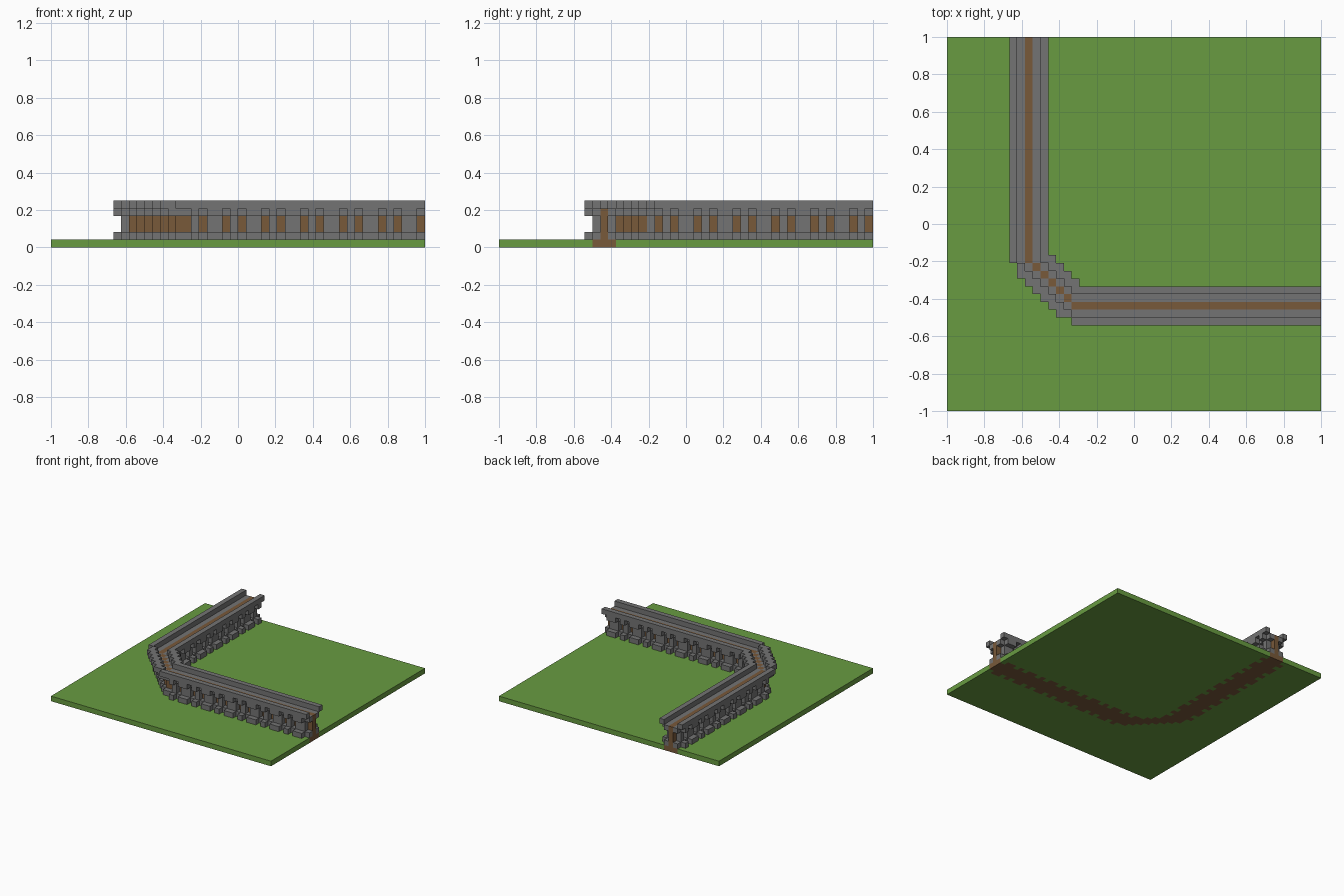
import bpy, bmesh

cube = bpy.data.objects.get("Cube")
if cube:
    bpy.data.objects.remove(cube, do_unlink=True)

N = 48            # blocks along each side of the tile
U = 2 / N         # block size


def material(name, colour):
    m = bpy.data.materials.new(name)
    m.use_nodes = True
    m.diffuse_color = (*colour, 1)
    bsdf = m.node_tree.nodes["Principled BSDF"]
    bsdf.inputs["Base Color"].default_value = (*colour, 1)
    bsdf.inputs["Roughness"].default_value = 0.9
    return m


MATS = {
    "ground": material("grass green", (0.14, 0.33, 0.053)),
    "wall_core": material("earth brown", (0.19, 0.1, 0.042)),
    "stone_wall": material("stone grey", (0.175, 0.175, 0.175)),
}

cells = {}        # block position -> part name


def block(i, j, k, part):
    """Place a block on one wall arm and its twin on the other arm."""
    cells[(i, j, k)] = part
    if i + 3 < N:
        cells[(j - 3, i + 3, k)] = part


# Grass tile
for i in range(N):
    for j in range(N):
        cells[(i, j, 0)] = "ground"

# Straight wall arms
MID = 13
for i in range(16, N):
    pillar = i % 5 in (0, 1, 3)
    for k in range(5):
        block(i, MID, k, "wall_core")
    for side, first_pillar, first_rail in ((-1, 18, 16), (1, 16, 17)):
        near, far = MID + side, MID + 2 * side
        block(i, near, 0, "wall_core")              # footing
        block(i, near, 1, "stone_wall")             # plinth
        block(i, near, 4, "stone_wall")             # walkway
        if i >= first_rail:
            block(i, far, 5, "stone_wall")          # parapet
        if i >= first_pillar and pillar:
            for k in (2, 3):
                block(i, near, k, "stone_wall")     # pillar
            block(i, far, 4, "stone_wall")          # bracket
            block(i, far, 0, "wall_core")           # wide footing
            block(i, far, 1, "stone_wall")          # buttress

# Diagonal corner, in rows of constant i + j
DIAG = 29


def diagonal(offset, first, last, levels, part):
    for i in range(first, last + 1):
        for k in levels:
            cells[(i, DIAG + offset - i, k)] = part


diagonal(0, 10, 16, range(5), "wall_core")
for offset, first, last in ((-1, 10, 15), (1, 11, 16)):
    diagonal(offset, first, last, [0], "wall_core")
    diagonal(offset, first, last, [1, 4], "stone_wall")
diagonal(-2, 9, 15, [4, 5], "stone_wall")
diagonal(2, 12, 16, [4, 5], "stone_wall")
diagonal(-3, 9, 14, [5], "stone_wall")
diagonal(3, 13, 16, [5], "stone_wall")


def build(part):
    """Mesh the outer faces of all blocks in a part."""
    bm = bmesh.new()
    verts = {}

    def vert(p):
        if p not in verts:
            verts[p] = bm.verts.new((p[0] * U - 1, p[1] * U - 1, p[2] * U))
        return verts[p]

    for cell, owner in cells.items():
        if owner != part:
            continue
        for axis in range(3):
            for d in (0, 1):
                beside = list(cell)
                beside[axis] += 2 * d - 1
                if tuple(beside) in cells:
                    continue
                a, b = (axis + 1) % 3, (axis + 2) % 3
                ring = []
                for da, db in ((0, 0), (1, 0), (1, 1), (0, 1)):
                    p = list(cell)
                    p[axis] += d
                    p[a] += da
                    p[b] += db
                    ring.append(vert(tuple(p)))
                bm.faces.new(ring if d else ring[::-1])
    # Merge flat block faces
    bmesh.ops.dissolve_limit(bm, angle_limit=0.01, verts=bm.verts[:],
                             edges=bm.edges[:])
    bmesh.ops.triangulate(bm, faces=[f for f in bm.faces if len(f.verts) > 4])
    mesh = bpy.data.meshes.new(part)
    bm.to_mesh(mesh)
    bm.free()
    mesh.materials.append(MATS[part])
    obj = bpy.data.objects.new(part, mesh)
    bpy.context.collection.objects.link(obj)


for part in MATS:
    build(part)
